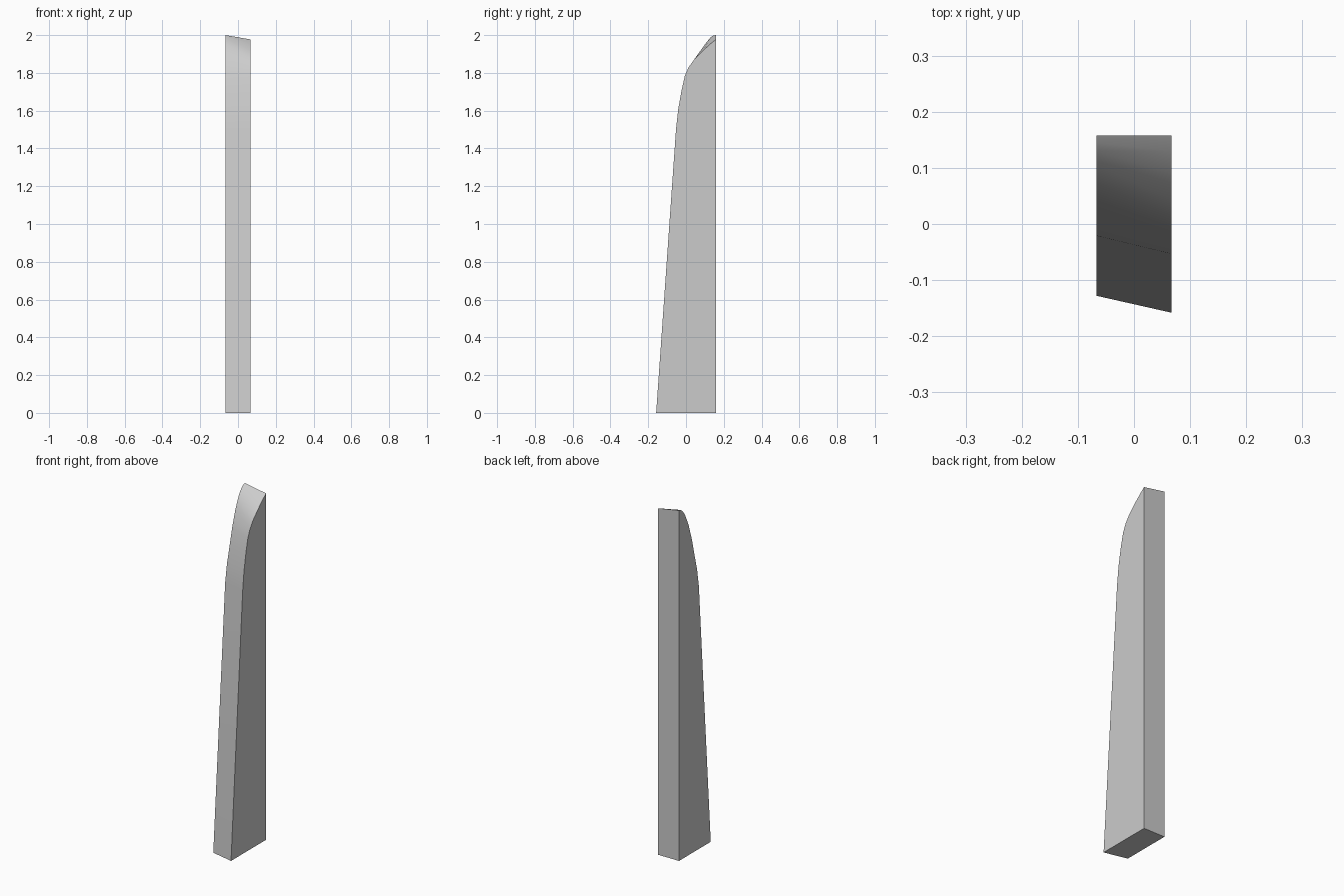
import bpy, bmesh

if "Cube" in bpy.data.objects:
    bpy.data.objects.remove(bpy.data.objects["Cube"])

HALF_W = 0.0665
BACK_Y = 0.158

# Front edge of each side as (y, z), bottom to tip; the left side is rounder and taller
left = [(-.128, 0), (-.021, 1.5), (-.005, 1.6), (.02, 1.7), (.042, 1.79),
        (.072, 1.885), (.105, 1.957), (.13, 1.988), (.145, 1.998), (BACK_Y, 2.0)]
right = [(-.158, 0), (-.053, 1.5), (-.041, 1.61), (-.023, 1.71), (-.006, 1.785),
         (.014, 1.83), (.044, 1.872), (.09, 1.918), (.13, 1.954), (BACK_Y, 1.977)]

bm = bmesh.new()


def side(x, points):
    """Vertices of one side outline: curved front edge, then the back foot."""
    return [bm.verts.new((x, y, z)) for y, z in points + [(BACK_Y, 0)]]


# Two flat sides joined by ruled strips
a, b = side(-HALF_W, left), side(HALF_W, right)
bm.faces.new(a)
bm.faces.new(b)
n = len(a)
for i in range(n):
    j = (i + 1) % n
    bm.faces.new((a[i], b[i], b[j], a[j]))
bmesh.ops.recalc_face_normals(bm, faces=bm.faces)

mesh = bpy.data.meshes.new("tapered_stake")
bm.to_mesh(mesh)
bm.free()
stake = bpy.data.objects.new("tapered_stake", mesh)
bpy.context.collection.objects.link(stake)

# Smooth the curved front, keep the borders sharp
bpy.context.view_layer.objects.active = stake
stake.select_set(True)
bpy.ops.object.shade_smooth_by_angle(angle=0.6)
